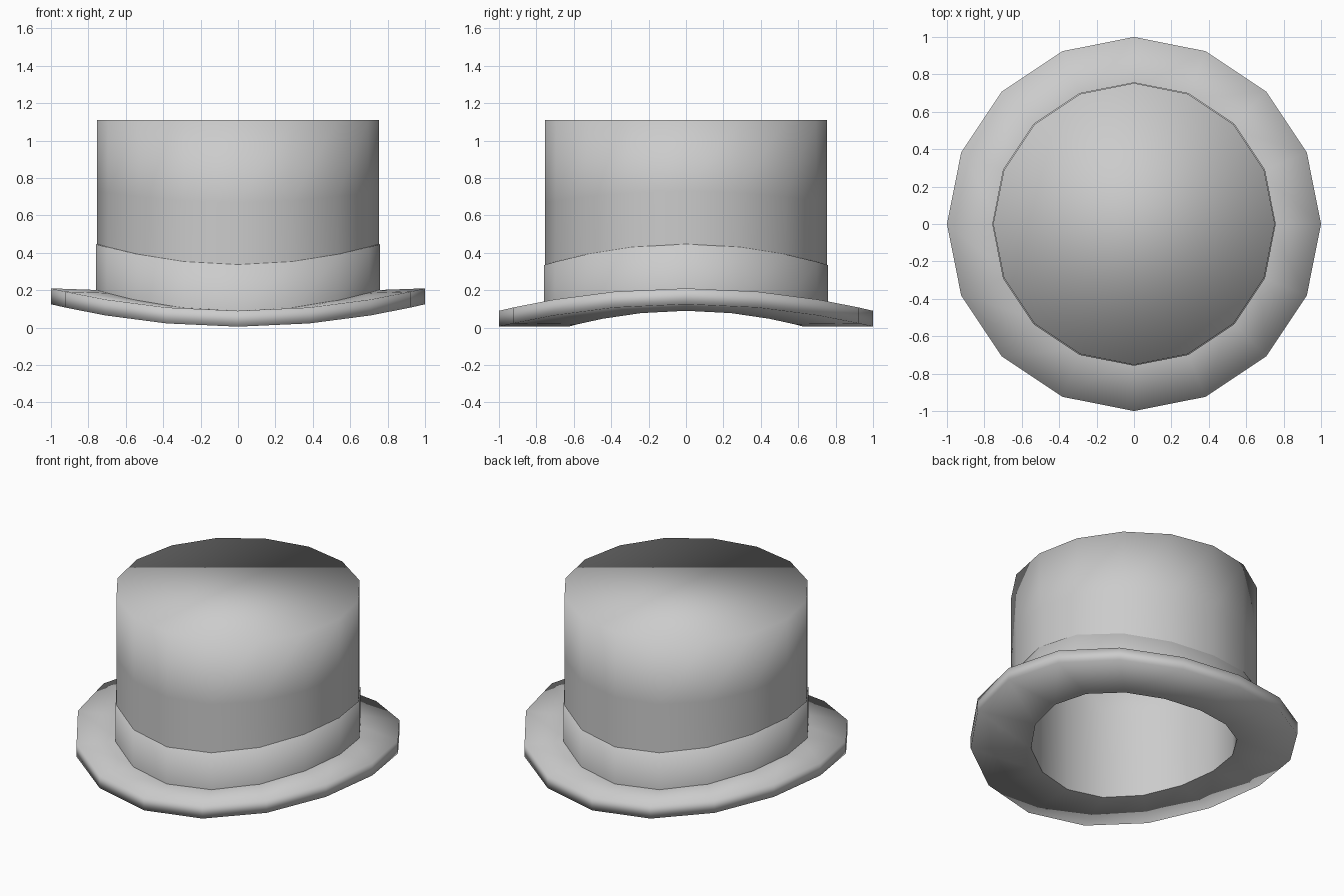
import bpy
import bmesh
from math import cos, sin, tau

SIDES = 16

cube = bpy.data.objects.get("Cube")
if cube:
    bpy.data.objects.remove(cube)

felt = bpy.data.materials.new("grey_felt")
felt.use_nodes = True
felt.diffuse_color = (0.6, 0.6, 0.6, 1)
felt.node_tree.nodes["Principled BSDF"].inputs["Base Color"].default_value = (0.6, 0.6, 0.6, 1)


def lathe(name, rings, cap=False, inward=False):
    """Join rings of (radius, height, lift); lift raises the ring toward both sides."""
    bm = bmesh.new()
    loops = []
    for radius, height, lift in rings:
        loop = []
        for i in range(SIDES):
            a = tau * i / SIDES
            loop.append(bm.verts.new((radius * cos(a), radius * sin(a),
                                      height + lift * cos(a) ** 2)))
        loops.append(loop)
    for low, high in zip(loops, loops[1:]):
        for i in range(SIDES):
            j = (i + 1) % SIDES
            bm.faces.new((low[i], low[j], high[j], high[i]))
    if cap:
        bm.faces.new(loops[-1])
    if inward:
        bmesh.ops.reverse_faces(bm, faces=bm.faces[:])
    for face in bm.faces:
        face.smooth = True
    mesh = bpy.data.meshes.new(name)
    bm.to_mesh(mesh)
    bm.free()
    mesh.materials.append(felt)
    obj = bpy.data.objects.new(name, mesh)
    bpy.context.collection.objects.link(obj)
    return obj


# Curled brim: underside, rim and upper side
lathe("brim", [(0.63, 0.005, 0.085), (1, 0.005, 0.12), (1, 0.09, 0.12), (0.72, 0.09, 0.11)])

# Crown with a soft upper edge and flat top
lathe("crown", [(0.753, 0.07, 0.11), (0.753, 0.67, 0.06), (0.753, 1.11, 0)], cap=True)

# Hat band with a thin upper lip
lathe("band", [(0.758, 0.07, 0.11), (0.758, 0.335, 0.11), (0.752, 0.337, 0.11)])

# Hollow inside
lathe("lining", [(0.63, 0.005, 0.085), (0.63, 0.6, 0.04), (0.63, 1.0, 0)], cap=True, inward=True)
